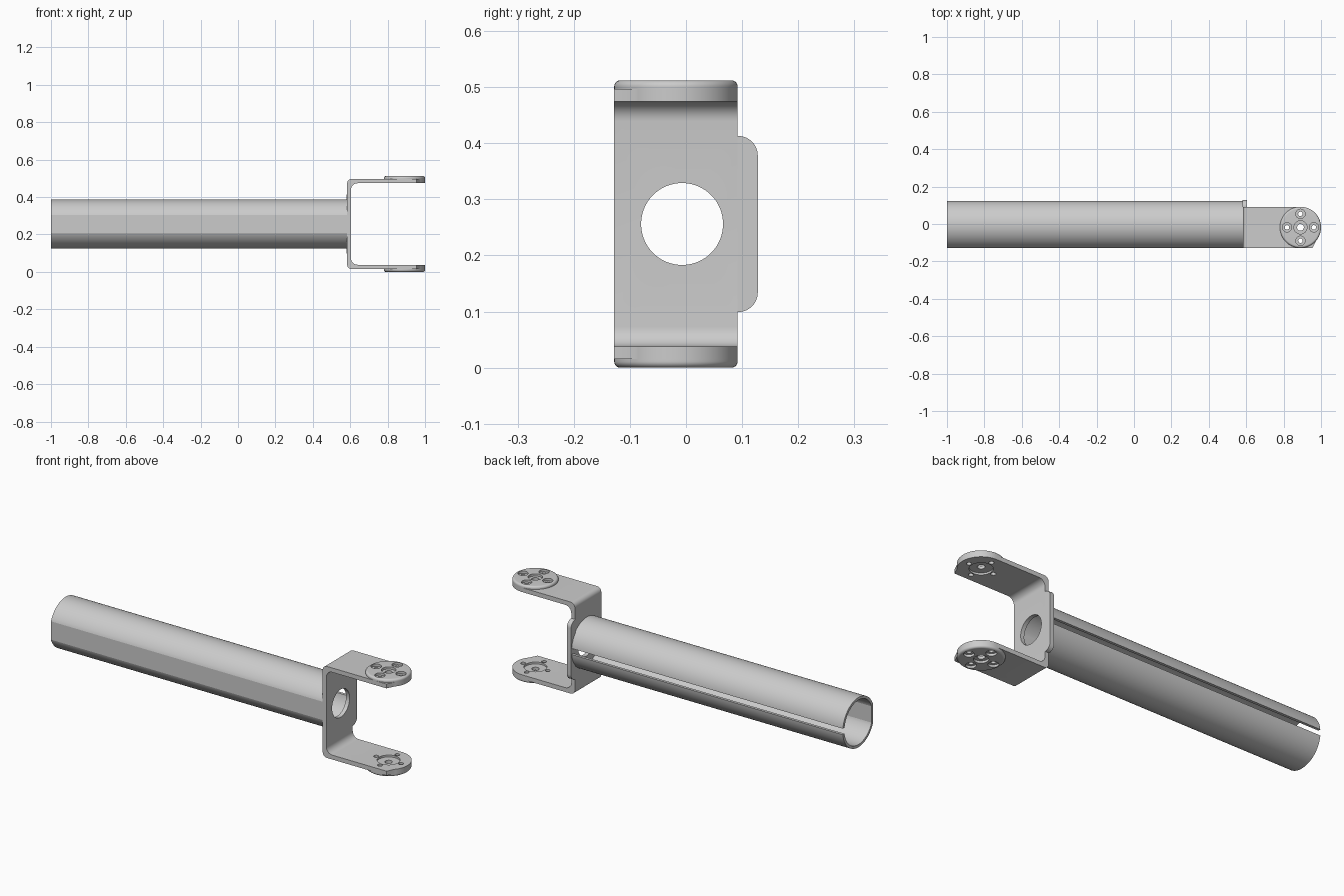
import bpy, bmesh
from math import sin, cos, pi, radians
from mathutils import Vector

if "Cube" in bpy.data.objects:
    bpy.data.objects.remove(bpy.data.objects["Cube"], do_unlink=True)

MID = 0.256            # height of the tube axis and mirror plane
AXIS_Y = -0.007        # tube axis in y
PIVOT = (0.89, -0.018)  # centre of the arm ends
FRONT, BACK = -0.128, 0.092

steel = bpy.data.materials.new("grey_steel")
steel.use_nodes = True
GREY = (0.6, 0.6, 0.6, 1)
steel.diffuse_color = GREY
steel.node_tree.nodes["Principled BSDF"].inputs["Base Color"].default_value = GREY


def prism(name, pts, axis, lo, hi, round_at=None, radius=0):
    """Extrude a 2D outline along an axis, optionally rounding one end's rim."""
    bm = bmesh.new()

    def ring(level):
        return [bm.verts.new(list(p[:axis]) + [level] + list(p[axis:])) for p in pts]
    a, b = ring(lo), ring(hi)
    bm.faces.new(a)
    bm.faces.new(b)
    for i in range(len(pts)):
        j = (i + 1) % len(pts)
        bm.faces.new((a[i], a[j], b[j], b[i]))
    bmesh.ops.recalc_face_normals(bm, faces=bm.faces)
    if round_at is not None:
        rim = [e for e in bm.edges if all(abs(v.co[axis] - round_at) < 1e-5 for v in e.verts)]
        bmesh.ops.bevel(bm, geom=rim, offset=radius, segments=8, profile=0.5, affect='EDGES')
    me = bpy.data.meshes.new(name)
    bm.to_mesh(me)
    bm.free()
    ob = bpy.data.objects.new(name, me)
    bpy.context.collection.objects.link(ob)
    return ob


def circle(c, r, n=48):
    return [(c[0] + r * cos(2 * pi * i / n), c[1] + r * sin(2 * pi * i / n)) for i in range(n)]


def fillet(corners, steps=8):
    """Round right-angled corners given as (x, y, radius)."""
    out = []
    for i, (x, y, r) in enumerate(corners):
        p = Vector((x, y))
        if not r:
            out.append(tuple(p))
            continue
        u = (Vector(corners[i - 1][:2]) - p).normalized()
        v = (Vector(corners[(i + 1) % len(corners)][:2]) - p).normalized()
        for k in range(steps + 1):
            t = k / steps * pi / 2
            out.append(tuple(p + r * (u + v) - r * (v * cos(t) + u * sin(t))))
    return out


def boolean(ob, cutter, operation='DIFFERENCE'):
    """Apply a boolean and discard the cutter."""
    mod = ob.modifiers.new("cut", 'BOOLEAN')
    mod.operation, mod.solver, mod.object = operation, 'EXACT', cutter
    bpy.context.view_layer.update()
    deps = bpy.context.evaluated_depsgraph_get()
    me = bpy.data.meshes.new_from_object(ob.evaluated_get(deps))
    ob.modifiers.clear()
    ob.data = me
    bpy.data.objects.remove(cutter, do_unlink=True)


# Tube: round wall with a flattened front and a slit along the back
def wall(r, flat, n=96):
    gap = 0.016 / r
    angles = [gap + (2 * pi - 2 * gap) * i / n for i in range(n + 1)]
    return [(AXIS_Y + max(r * cos(a), -flat), MID + r * sin(a)) for a in angles]


tube = prism("slotted_tube", wall(0.131, 0.121) + wall(0.117, 0.108)[::-1], 0, -1.0, 0.584)

# Bracket: bent strip trimmed to the plan shape of its arms
OUT, IN = 0.241, 0.218
X0, X1, XE = 0.583, 0.604, 1.1
strip = fillet([(XE, MID - OUT, 0), (X0, MID - OUT, 0.025), (X0, MID + OUT, 0.025), (XE, MID + OUT, 0),
                (XE, MID + IN, 0), (X1, MID + IN, 0.035), (X1, MID - IN, 0.035), (XE, MID - IN, 0)])
bracket = prism("fork_bracket", strip, 1, -0.2, 0.2)
R = BACK - PIVOT[1]
plan = [(0.5, FRONT), (0.955, FRONT)]
plan += [(PIVOT[0] + R * cos(a), PIVOT[1] + R * sin(a))
         for a in (radians(-41 + 131 * i / 40) for i in range(41))]
plan += [(0.5, BACK)]
boolean(bracket, prism("trim", plan, 2, -0.1, 0.7), 'INTERSECT')
boolean(bracket, prism("bore", circle((AXIS_Y, MID), 0.073, 96), 0, 0.5, 0.7))

# Side tab on the back edge of the bracket's base
tab = prism("side_tab", fillet([(BACK, MID - 0.157, 0), (0.128, MID - 0.157, 0.035),
                                (0.128, MID + 0.157, 0.035), (BACK, MID + 0.157, 0)]), 0, X0 - 0.003, X1)

# Pivot pads with counterbored screw holes, one on each arm
parts = [tube, bracket, tab]
screws = [(PIVOT, 0.018, 0.035)]
screws += [((PIVOT[0] + 0.072 * cos(k * pi / 2), PIVOT[1] + 0.072 * sin(k * pi / 2)), 0.012, 0.025)
           for k in range(4)]
for side, s in (("upper", 1), ("lower", -1)):
    def drill(c, r, near, far):
        return prism("drill", circle(c, r), 2, *sorted((MID + s * near, MID + s * far)))
    top = MID + s * MID
    pad = prism(side + "_pivot_pad", circle(PIVOT, R, 96), 2, *sorted((MID + s * OUT, top)),
                round_at=top, radius=0.011)
    boolean(bracket, drill(PIVOT, 0.055, 0.2, 0.228))
    for centre, small, large in screws:
        boolean(bracket, drill(centre, small, 0.2, 0.3))
        boolean(pad, drill(centre, small, 0.2, 0.3))
        boolean(pad, drill(centre, large, 0.244, 0.3))
    parts.append(pad)

# Finish: one colour, smooth curves with sharp edges
bpy.ops.object.select_all(action='DESELECT')
for ob in parts:
    ob.data.materials.clear()
    ob.data.materials.append(steel)
    ob.select_set(True)
bpy.context.view_layer.objects.active = bracket
bpy.ops.object.shade_smooth_by_angle(angle=radians(16))
